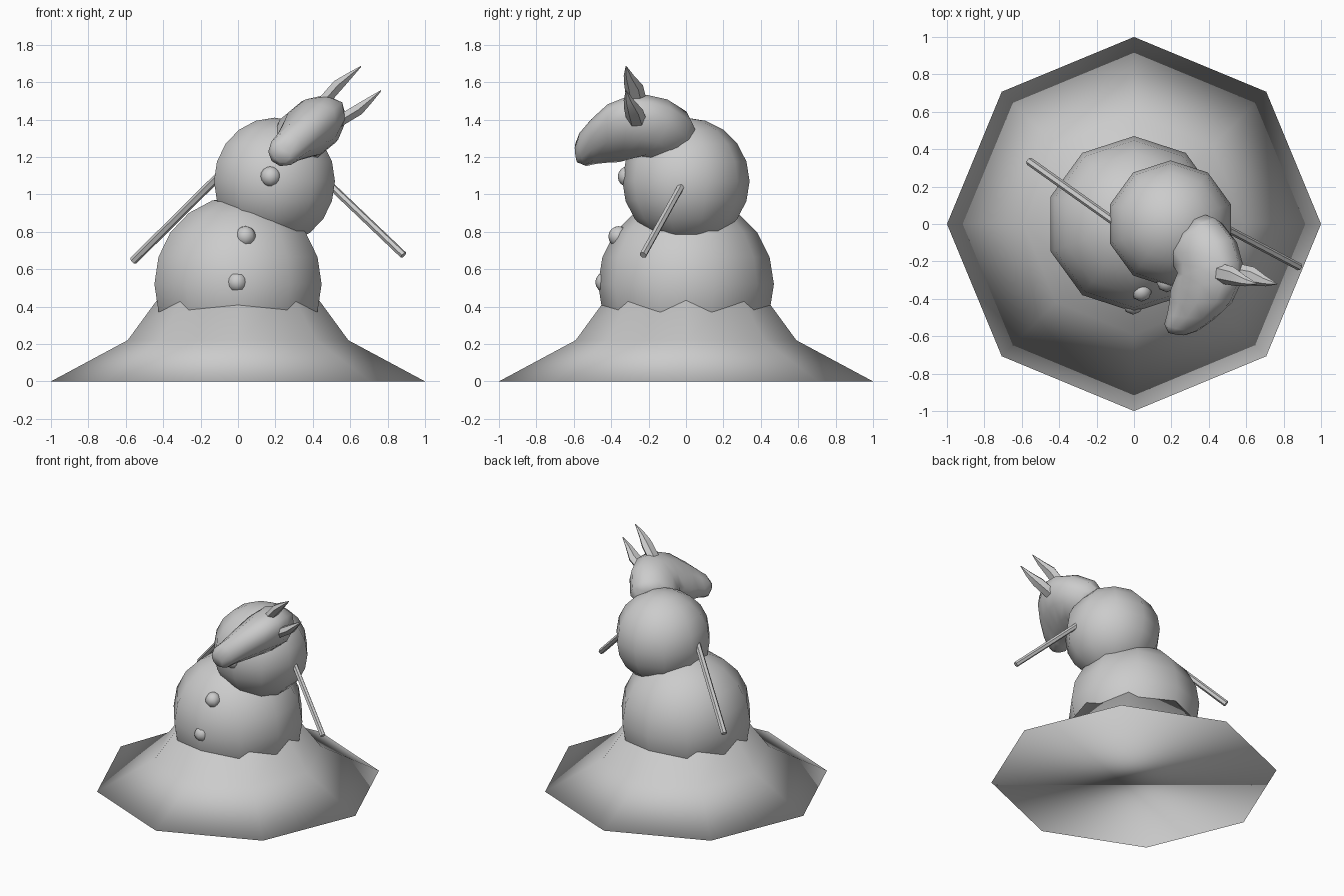
import bpy, bmesh, math
from mathutils import Vector

if "Cube" in bpy.data.objects:
    bpy.data.objects.remove(bpy.data.objects["Cube"])


def finish(name, bm, angle=None):
    bmesh.ops.recalc_face_normals(bm, faces=bm.faces)
    me = bpy.data.meshes.new(name)
    bm.to_mesh(me)
    bm.free()
    ob = bpy.data.objects.new(name, me)
    bpy.context.collection.objects.link(ob)
    bpy.context.view_layer.objects.active = ob
    for o in bpy.context.selected_objects:
        o.select_set(False)
    ob.select_set(True)
    if angle is None:
        bpy.ops.object.shade_smooth()
    else:
        bpy.ops.object.shade_smooth_by_angle(angle=math.radians(angle))
    return ob


def loft(name, rings, n, angle=None):
    """Skin elliptical rings given as (centre, axis a, axis b), capped at both ends."""
    bm = bmesh.new()
    loops = []
    for c, a, b in rings:
        loops.append([bm.verts.new(Vector(c) + Vector(a) * math.cos(2 * math.pi * i / n)
                                   + Vector(b) * math.sin(2 * math.pi * i / n)) for i in range(n)])
    for p, q in zip(loops, loops[1:]):
        for i in range(n):
            j = (i + 1) % n
            bm.faces.new((p[i], p[j], q[j], q[i]))
    bm.faces.new(loops[0])
    bm.faces.new(loops[-1])
    return finish(name, bm, angle)


def ball(name, c, r, seg, rings):
    bm = bmesh.new()
    bmesh.ops.create_uvsphere(bm, u_segments=seg, v_segments=rings, radius=r)
    bmesh.ops.translate(bm, verts=bm.verts, vec=c)
    return finish(name, bm)


# Octagonal snow mound
loft("snow_mound", [((0, 0, z), (r, 0, 0), (0, r, 0))
                    for r, z in [(1.0, 0), (0.59, 0.22), (0.40, 0.48)]], 8)

# Body balls
ball("lower_ball", (0, 0, 0.52), 0.47, 10, 10)
ball("upper_ball", (0.195, 0, 1.07), 0.34, 10, 10)

# Buttons
for i, c in enumerate([(0.175, -0.31, 1.095), (0.04, -0.36, 0.775), (-0.005, -0.43, 0.53)]):
    ball(f"button_{i + 1}", c, 0.055, 8, 8)


# Stick arms
def stick(name, p, q, r):
    p, q = Vector(p), Vector(q)
    d = (q - p).normalized()
    a = d.cross(Vector((0, 0, 1))).normalized()
    b = d.cross(a)
    loft(name, [(p, a * r, b * r), (q, a * r, b * r)], 6, 30)


stick("arm_left", (-0.06, -0.02, 1.14), (-0.56, 0.335, 0.645), 0.022)
stick("arm_right", (0.45, 0.0, 1.09), (0.885, -0.23, 0.675), 0.02)

# Tilted horse head: local frame of u (head up), l (sideways) and y
U, L = Vector((0.77, 0, 0.64)), Vector((0.64, 0, -0.77))
MID = -0.79


def head_pt(y, u, l=0.0):
    return U * u + L * (MID + l) + Vector((0, y, 0))


# top y, top u, bottom y, bottom u, half width - neck to muzzle
sections = [(0.05, 1.15, -0.22, 0.92, 0.11), (0.03, 1.22, -0.25, 0.98, 0.15),
            (-0.08, 1.33, -0.28, 1.00, 0.15), (-0.20, 1.38, -0.31, 0.97, 0.145),
            (-0.31, 1.38, -0.36, 0.93, 0.13), (-0.42, 1.32, -0.42, 0.92, 0.115),
            (-0.51, 1.20, -0.48, 0.905, 0.095), (-0.575, 1.08, -0.53, 0.89, 0.085),
            (-0.595, 1.00, -0.575, 0.91, 0.055)]
rings = []
for ty, tu, by, bu, w in sections:
    t, b = head_pt(ty, tu), head_pt(by, bu)
    rings.append(((t + b) / 2, (t - b) / 2, L * w))
loft("horse_head", rings, 10, 60)

# Pointed ears
for side, s in (("left", -1), ("right", 1)):
    ear = [(-0.26, 1.29, 0.065, 0.055, 0.035), (-0.28, 1.42, 0.085, 0.05, 0.035),
           (-0.305, 1.50, 0.085, 0.028, 0.02), (-0.32, 1.58, 0.084, 0.003, 0.003)]
    loft(f"ear_{side}", [(head_pt(y, u, s * l), (0, a, 0), L * w) for y, u, l, a, w in ear], 6, 40)
